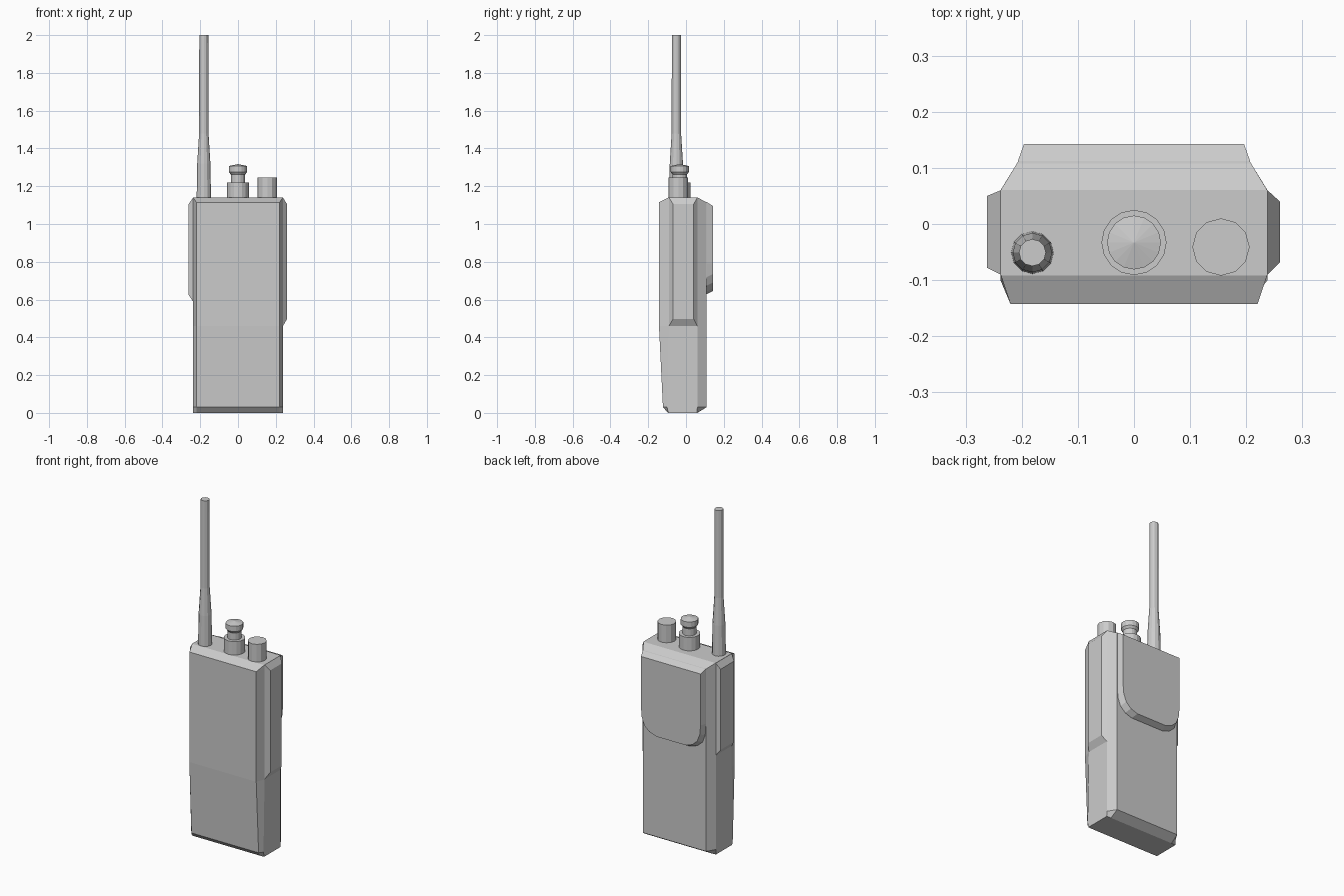
import bpy
import bmesh
import math

if "Cube" in bpy.data.objects:
    bpy.data.objects.remove(bpy.data.objects["Cube"])


def make_object(name, bm):
    bmesh.ops.remove_doubles(bm, verts=bm.verts, dist=0.0005)
    bmesh.ops.recalc_face_normals(bm, faces=bm.faces)
    mesh = bpy.data.meshes.new(name)
    bm.to_mesh(mesh)
    bm.free()
    obj = bpy.data.objects.new(name, mesh)
    bpy.context.collection.objects.link(obj)
    return obj


def loft(name, rings):
    """Skin a list of equal-length point rings and cap both ends."""
    bm = bmesh.new()
    loops = [[bm.verts.new(p) for p in ring] for ring in rings]
    for a, b in zip(loops, loops[1:]):
        n = len(a)
        for i in range(n):
            j = (i + 1) % n
            bm.faces.new((a[i], a[j], b[j], b[i]))
    bm.faces.new(loops[0][::-1])
    bm.faces.new(loops[-1])
    return make_object(name, bm)


def lathe(name, x, y, profile, sides):
    """Stack of (radius, z) circles around a vertical axis."""
    rings = []
    for r, z in profile:
        angles = [2 * math.pi * i / sides for i in range(sides)]
        rings.append([(x + r * math.sin(a), y + r * math.cos(a), z) for a in angles])
    return loft(name, rings)


def body_ring(z, front, front_x, side_front, side_back, back, back_x):
    s = 0.238
    half = [(front_x, front), (s, side_front), (s, side_back), (back_x, back)]
    pts = half + [(-x, y) for x, y in reversed(half)]
    return [(x, y, z) for x, y in pts]


# Main case with battery taper below z = 0.46
loft("radio_body", [
    body_ring(0.0, -0.095, 0.22, -0.094, 0.058, 0.060, 0.21),
    body_ring(0.03, -0.122, 0.221, -0.100, 0.06, 0.109, 0.208),
    body_ring(0.46, -0.143, 0.22, -0.09, 0.06, 0.109, 0.208),
    body_ring(1.115, -0.143, 0.22, -0.09, 0.06, 0.109, 0.208),
    body_ring(1.14, -0.092, 0.237, -0.09, 0.06, 0.061, 0.237),
])


# Raised back plate with rounded lower corners and a sloped top
def plate_ring(y, top, width, drop):
    half = [(width, top), (width, 0.79), (width - 0.005, 0.74), (width - 0.022, 0.695),
            (width - 0.055, 0.665), (width - 0.10, 0.65)]
    pts = half + [(-x, z) for x, z in reversed(half)]
    return [(x, y, z - (drop if z < 0.78 else 0)) for x, z in pts]


loft("back_plate", [
    plate_ring(0.10, 1.117, 0.209, 0.022),
    plate_ring(0.112, 1.115, 0.207, 0.02),
    plate_ring(0.143, 1.095, 0.196, 0.005),
])


# Bevelled side grips
def side_grip(name, sign, base, outer, x_outer):
    def ring(x, box):
        y0, y1, z0, z1 = box
        return [(sign * x, y, z) for y, z in ((y0, z0), (y1, z0), (y1, z1), (y0, z1))]
    loft(name, [ring(0.23, base), ring(0.238, base), ring(x_outer, outer)])


side_grip("right_grip", 1, (-0.09, 0.06, 0.46, 1.139), (-0.068, 0.04, 0.498, 1.105), 0.26)
side_grip("left_grip", -1, (-0.09, 0.06, 0.59, 1.139), (-0.078, 0.05, 0.625, 1.105), 0.262)

# Antenna
lathe("antenna", -0.181, -0.051,
      [(0.038, 1.135), (0.035, 1.32), (0.025, 1.48), (0.024, 2.0)], 12)

# Channel selector with waisted neck and slightly domed cap
lathe("channel_knob", 0.0, -0.033,
      [(0.058, 1.135), (0.058, 1.22), (0.038, 1.22), (0.038, 1.262),
       (0.048, 1.275), (0.048, 1.307), (0.001, 1.317)], 16)

# Volume knob
lathe("volume_knob", 0.155, -0.041, [(0.051, 1.135), (0.051, 1.245)], 12)
